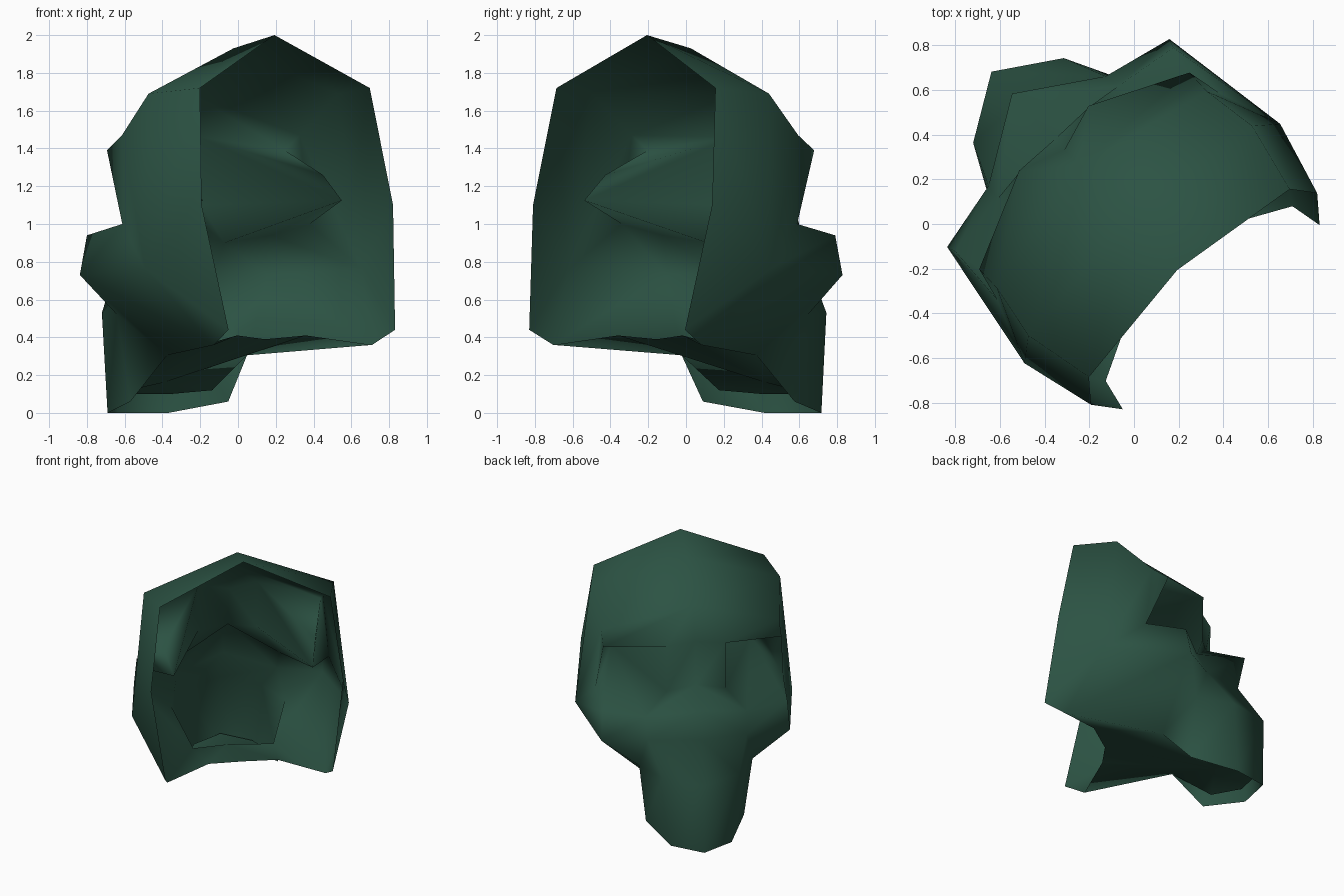
import bpy, bmesh
from mathutils import Vector, Matrix

if "Cube" in bpy.data.objects:
    bpy.data.objects.remove(bpy.data.objects["Cube"])

# Landmarks of one half: (sideways, forward, height); the other half is mirrored
P = dict(
    # back rim, from crown to jaw hinge
    R0=(0, -.283, 2), R1=(.616, -.363, 1.72), R2=(.694, -.46, 1.1),
    R3=(.604, -.572, .44), R4=(.573, -.427, .36),
    # lower jaw edge and chin
    B1=(.29, .24, .305), B2=(.355, .455, .06), B3=(.22, .776, 0), B4=(0, .93, 0),
    J0=(0, .935, .53), J1=(.278, .758, .53), M=(.41, .5, .52),
    # cheek, temple and forehead
    C2=(.682, .497, .73), C1=(.669, .456, .94), O1=(.68, .17, 1.0),
    W=(.785, -.12, .76), T=(.687, -.041, 1.69), E=(.645, .21, 1.47),
    BO=(.645, .326, 1.39), BI=(.213, .526, 1.46), N0=(0, .456, 1.45),
    F1=(0, .035, 1.93), F2=(0, .36, 1.69),
    # nose and upper lip
    N1=(0, .52, 1.14), N2=(0, .8, 1.06), N3=(0, .75, .81),
    I=(.215, .52, 1.1), K=(.37, .5, .9), Q=(.36, .57, .75),
    # back of the eye socket
    Sb=(.55, -.07, 1.26), Sc=(.503, -.267, 1.125),
    # mouth floor
    G0=(0, -.21, .39), G1=(.25, -.26, .41), D=(0, .58, .16),
    H=(.3, .52, .12), A1=(.21, .75, .1), A0=(0, .9, .1),
)

# Faces of one half, part by part, as loops of landmarks
PARTS = dict(
    forehead="R0 R1 T F1, F1 T E F2, F2 E BO BI, F2 BI N0",
    temple="R1 R2 W, R1 W T, T W E, E W O1, E O1 BO",
    side="W C2 C1 O1, R2 R3 W, R3 R4 W, W R4 C2, R4 B1 C2, C2 B1 M",
    jaw="B1 B2 M, B2 B3 J1 M, B3 B4 J0 J1",
    cheek="J0 J1 Q N3, J1 M Q, M C2 Q, C2 C1 K Q",
    nose="N3 Q N2, N2 Q K, N1 N2 K, N1 K I, N0 BI I N1",
    socket="BO O1 Sc Sb, BI BO Sb, BI Sb Sc, BI Sc I, O1 C1 Sc, C1 K Sc, K I Sc",
    mouth_floor="R4 G1 B1, G1 G0 D, G1 D B1, B1 D H, H D A0 A1",
)

green = bpy.data.materials.new("dark_green")
green.diffuse_color = (.025, .086, .057, 1)
green.use_nodes = True
green.node_tree.nodes["Principled BSDF"].inputs["Base Color"].default_value = green.diffuse_color

# The mask is turned so that it looks toward -x, +y
turn = Matrix(((.73, -.683, 0), (.683, .73, 0), (0, 0, 1)))

bm = bmesh.new()
verts = {}
for name, (u, v, z) in P.items():
    for side in (1, -1):
        if u == 0 and side == -1:
            verts[name, -1] = verts[name, 1]
        else:
            verts[name, side] = bm.verts.new(turn @ Vector((u * side, v, z)))
for loops in PARTS.values():
    for loop in loops.split(","):
        names = loop.split()
        for side in (1, -1):
            bm.faces.new([verts[n, side] for n in names[::side]])
bmesh.ops.recalc_face_normals(bm, faces=bm.faces)
bm.normal_update()
# outward means up on the crown
crown = max(bm.faces, key=lambda f: f.calc_center_median().z)
if crown.normal.z < 0:
    bmesh.ops.reverse_faces(bm, faces=bm.faces)

me = bpy.data.meshes.new("skull_mask")
bm.to_mesh(me)
bm.free()
me.materials.append(green)
mask = bpy.data.objects.new("skull_mask", me)
bpy.context.collection.objects.link(mask)
bpy.context.view_layer.objects.active = mask
mask.select_set(True)
bpy.ops.object.shade_smooth()
